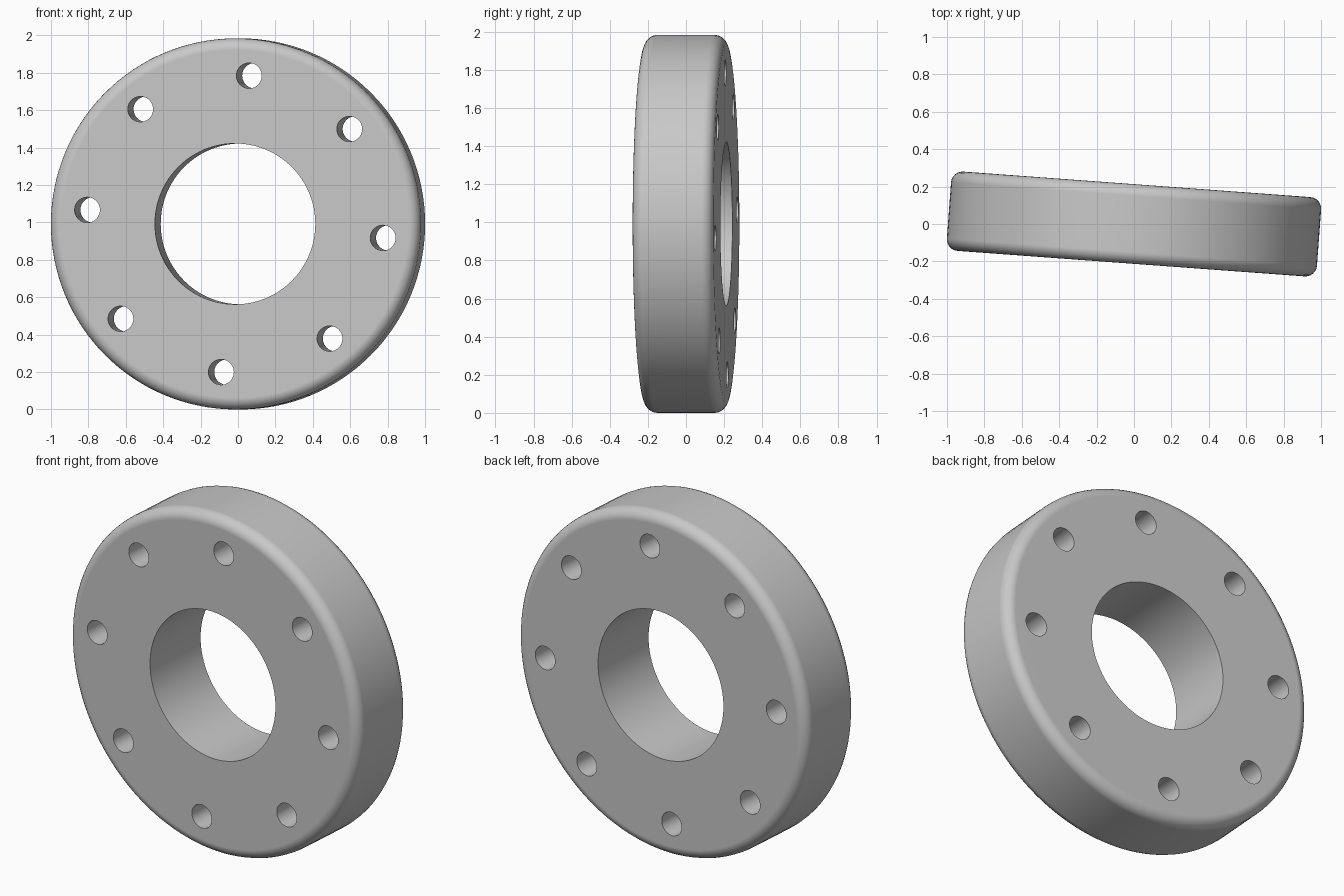
import bpy
import bmesh
from math import radians, sin, cos, pi
from mathutils import Matrix, Vector

cube = bpy.data.objects.get("Cube")
if cube:
    bpy.data.objects.remove(cube, do_unlink=True)

RADIUS, THICK, ROUND = 0.992, 0.425, 0.062
BORE, BOLT, BOLT_CIRCLE = 0.43, 0.068, 0.796
BOLTS = 8
CENTRE = Vector((0, 0, RADIUS))
TURN = radians(-4.2)


def add_disc(bm, radius, depth, segments, x=0, z=0):
    """Cylinder along the y axis."""
    place = Matrix.Translation((x, 0, z)) @ Matrix.Rotation(pi / 2, 4, 'X')
    bmesh.ops.create_cone(bm, cap_ends=True, segments=segments, radius1=radius,
                          radius2=radius, depth=depth, matrix=place)


def make_object(name, bm):
    mesh = bpy.data.meshes.new(name)
    bm.to_mesh(mesh)
    bm.free()
    obj = bpy.data.objects.new(name, mesh)
    obj.location = CENTRE
    obj.rotation_euler.z = TURN
    bpy.context.collection.objects.link(obj)
    return obj


# Disc with rounded outer rims
bm = bmesh.new()
add_disc(bm, RADIUS, THICK, 128)
rims = [e for e in bm.edges if abs(e.verts[0].co.y - e.verts[1].co.y) < 0.01]
bmesh.ops.bevel(bm, geom=rims, offset=ROUND, offset_type='OFFSET',
                segments=6, profile=0.5, affect='EDGES')
ring = make_object("flange_ring", bm)

# Cutter for the centre bore and the circle of bolt holes
bm = bmesh.new()
add_disc(bm, BORE, 1, 96)
for i in range(BOLTS):
    a = radians(-5.4) + 2 * pi * i / BOLTS
    add_disc(bm, BOLT, 1, 40, BOLT_CIRCLE * cos(a), BOLT_CIRCLE * sin(a))
cutter = make_object("hole_cutter", bm)
cutter.hide_render = True

# Cut the holes
cut = ring.modifiers.new("holes", 'BOOLEAN')
cut.operation = 'DIFFERENCE'
cut.solver = 'EXACT'
cut.object = cutter
bpy.ops.object.select_all(action='DESELECT')
ring.select_set(True)
bpy.context.view_layer.objects.active = ring
bpy.ops.object.modifier_apply(modifier=cut.name)
bpy.data.objects.remove(cutter, do_unlink=True)

# Smooth walls, flat end faces
bpy.ops.object.shade_smooth_by_angle(angle=radians(30))
weighted = ring.modifiers.new("flat_faces", 'WEIGHTED_NORMAL')
weighted.keep_sharp = True

# Plain grey metal
grey = bpy.data.materials.new("light_grey")
grey.use_nodes = True
colour = (0.58, 0.58, 0.58, 1)
grey.diffuse_color = colour
grey.node_tree.nodes["Principled BSDF"].inputs["Base Color"].default_value = colour
ring.data.materials.clear()
ring.data.materials.append(grey)
